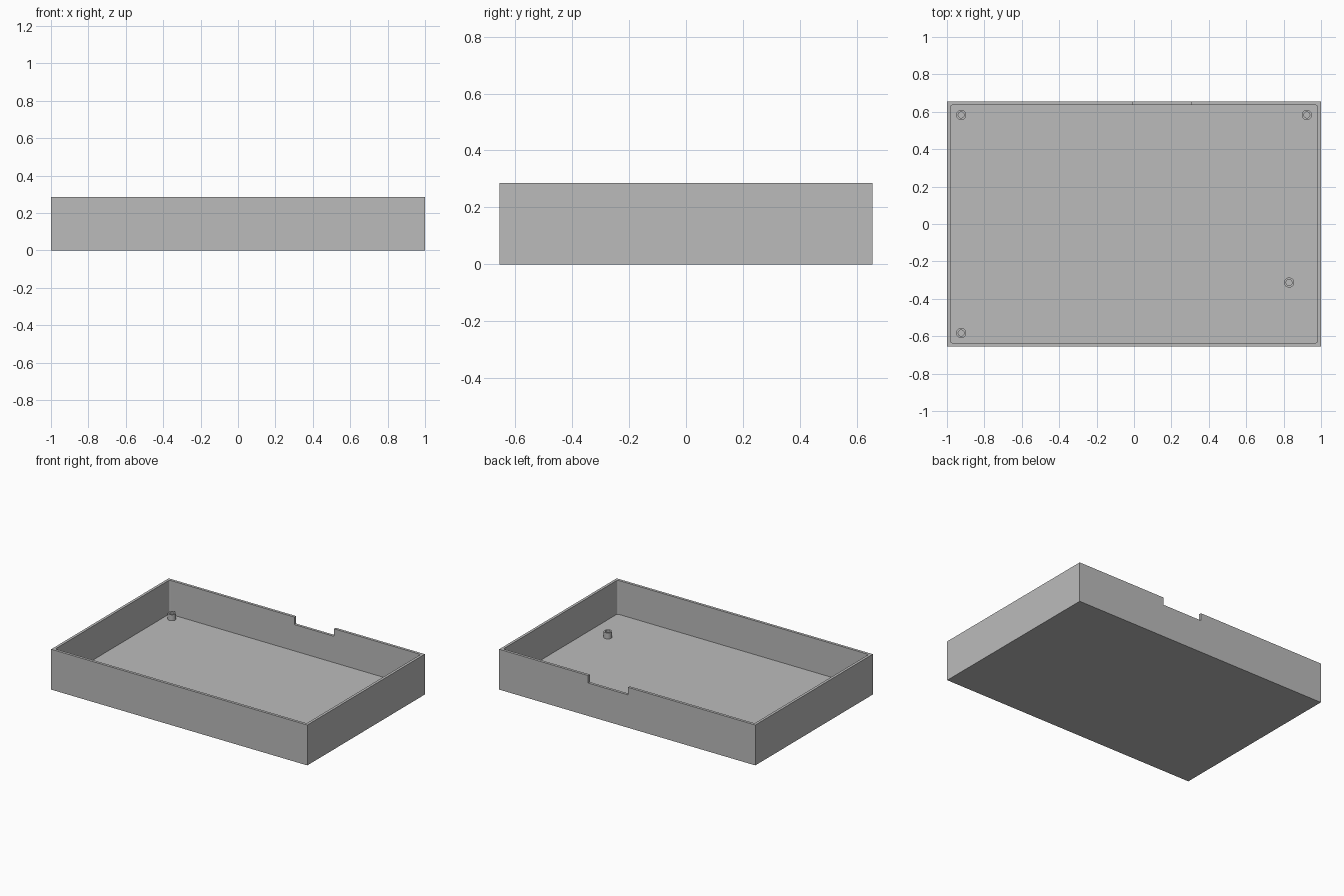
import bpy
import bmesh
from math import tau
from mathutils import Matrix, Vector

WIDTH, DEPTH, HEIGHT = 2.0, 1.31, 0.285
WALL, FLOOR = 0.019, 0.046
NOTCH_DEPTH = 0.053

cube = bpy.data.objects.get("Cube")
if cube:
    bpy.data.objects.remove(cube, do_unlink=True)

grey = bpy.data.materials.new("plain grey")
grey.use_nodes = True
colour = (0.5, 0.5, 0.5, 1)
grey.diffuse_color = colour
grey.node_tree.nodes["Principled BSDF"].inputs["Base Color"].default_value = colour


def make_object(name, bm):
    bmesh.ops.recalc_face_normals(bm, faces=bm.faces)
    mesh = bpy.data.meshes.new(name)
    bm.to_mesh(mesh)
    bm.free()
    mesh.materials.append(grey)
    obj = bpy.data.objects.new(name, mesh)
    bpy.context.collection.objects.link(obj)
    return obj


def make_box(name, low, high, corner=0):
    """Box between two corners, with optionally rounded upright edges."""
    low, high = Vector(low), Vector(high)
    bm = bmesh.new()
    place = Matrix.Translation((low + high) / 2) @ Matrix.Diagonal((*(high - low), 1))
    bmesh.ops.create_cube(bm, size=1, matrix=place)
    if corner:
        upright = [e for e in bm.edges
                   if (e.verts[0].co - e.verts[1].co).xy.length < 1e-5]
        bmesh.ops.bevel(bm, geom=upright, offset=corner, segments=4,
                        profile=0.5, affect='EDGES')
    return make_object(name, bm)


def select_only(obj):
    bpy.ops.object.select_all(action='DESELECT')
    obj.select_set(True)
    bpy.context.view_layer.objects.active = obj


def cut(obj, cutter):
    select_only(obj)
    mod = obj.modifiers.new("cut", 'BOOLEAN')
    mod.operation, mod.solver, mod.object = 'DIFFERENCE', 'EXACT', cutter
    bpy.ops.object.modifier_apply(modifier=mod.name)
    bpy.data.objects.remove(cutter, do_unlink=True)


# Open tray: solid block, hollowed out, with a notch in the back rim
x, y = WIDTH / 2, DEPTH / 2
tray = make_box("tray", (-x, -y, 0), (x, y, HEIGHT))
cut(tray, make_box("cavity_cutter", (WALL - x, WALL - y, FLOOR),
                   (x - WALL, y - WALL, HEIGHT + 0.1), corner=0.012))
cut(tray, make_box("notch_cutter", (-0.005, y - 2 * WALL, HEIGHT - NOTCH_DEPTH),
                   (0.305, y + 0.1, HEIGHT + 0.1)))


# Hollow screw posts standing on the floor
def make_post(name, px, py, outer=0.027, inner=0.016, tall=0.042):
    bm = bmesh.new()
    profile = [(outer, FLOOR), (outer, FLOOR + tall),
               (inner, FLOOR + tall), (inner, FLOOR)]
    verts = [bm.verts.new((r, 0, z)) for r, z in profile]
    edges = [bm.edges.new(pair) for pair in zip(verts, verts[1:] + verts[:1])]
    bmesh.ops.spin(bm, geom=verts + edges, axis=(0, 0, 1), cent=(0, 0, 0),
                   angle=tau, steps=32, use_duplicate=False)
    bmesh.ops.remove_doubles(bm, verts=bm.verts, dist=1e-4)
    post = make_object(name, bm)
    post.location = (px, py, 0)
    select_only(post)
    bpy.ops.object.shade_smooth_by_angle()


make_post("post_back_right", -0.924, 0.583)
make_post("post_back_left", 0.924, 0.583)
make_post("post_front_right", -0.924, -0.583)
make_post("post_front_left", 0.829, -0.313)
